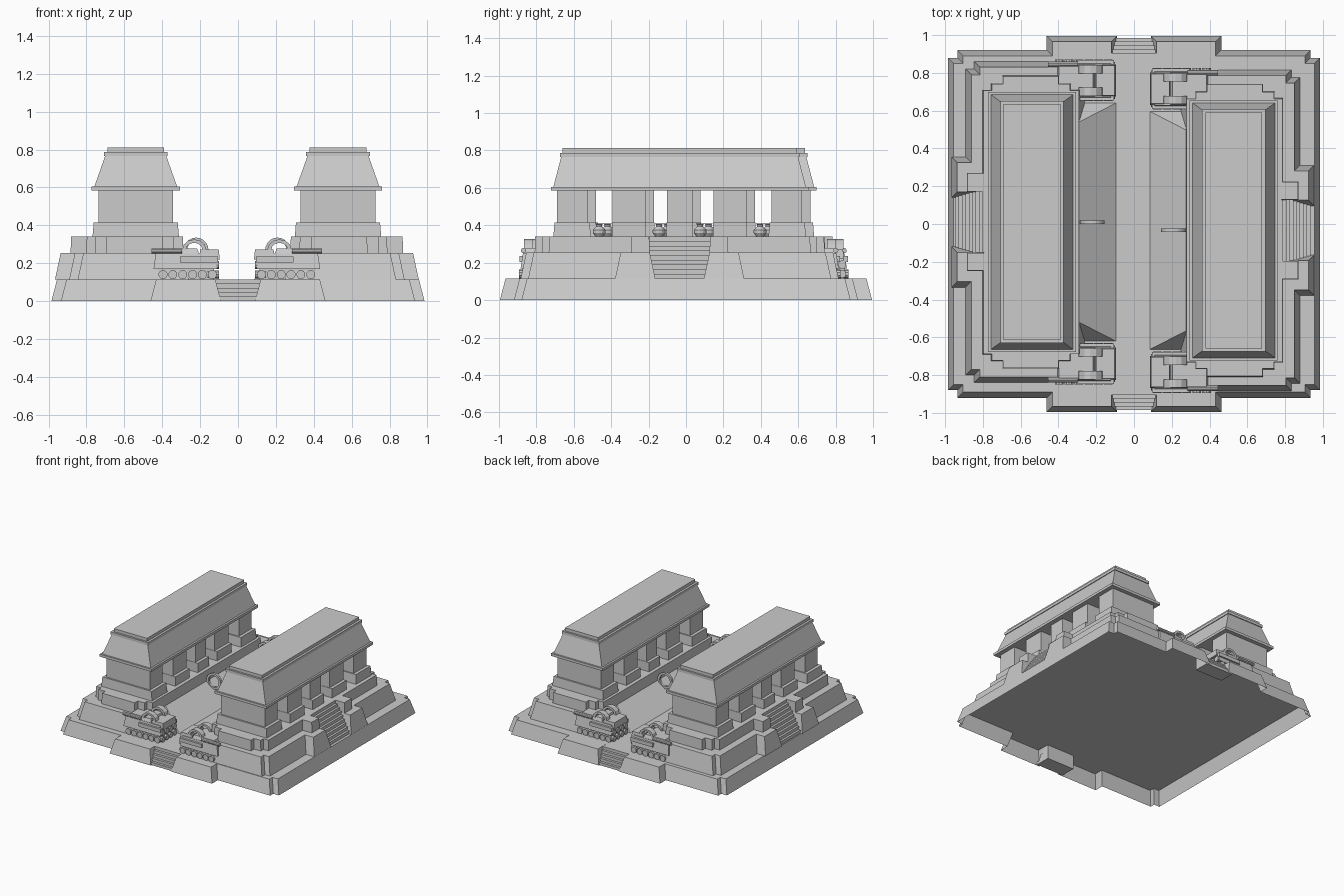
import bpy, bmesh, math
from mathutils import Matrix, Vector

if "Cube" in bpy.data.objects:
    bpy.data.objects.remove(bpy.data.objects["Cube"])

def finish(name, bm, recalc=True):
    if recalc:
        bmesh.ops.recalc_face_normals(bm, faces=bm.faces)
    me = bpy.data.meshes.new(name)
    bm.to_mesh(me)
    bm.free()
    ob = bpy.data.objects.new(name, me)
    bpy.context.collection.objects.link(ob)
    return ob

def inset(pts, d):
    # mitred inward offset of a counter-clockwise outline
    out, n = [], len(pts)
    for i in range(n):
        p, a, b = (Vector(pts[i]), Vector(pts[i - 1]), Vector(pts[(i + 1) % n]))
        e1, e2 = (p - a).normalized(), (b - p).normalized()
        n1, n2 = Vector((-e1.y, e1.x)), Vector((-e2.y, e2.x))
        out.append(p + (n1 + n2) * d / (1 + n1.dot(n2)))
    return out

def tier(name, pts, z0, z1, d):
    # open-bottomed platform with battered sides
    bm = bmesh.new()
    lo = [bm.verts.new((p[0], p[1], z0)) for p in pts]
    hi = [bm.verts.new((p[0], p[1], z1)) for p in inset(pts, d)]
    n = len(pts)
    for i in range(n):
        j = (i + 1) % n
        bm.faces.new((lo[i], lo[j], hi[j], hi[i]))
    bm.faces.new(hi)
    return finish(name, bm, False)

def add_box(bm, x0, x1, y0, y1, z0, z1, tx=0, ty=0):
    v = bmesh.ops.create_cube(bm, size=1)['verts']
    for w in v:
        top = w.co.z > 0
        sx = (x1 - x0) / 2 - (tx if top else 0)
        sy = (y1 - y0) / 2 - (ty if top else 0)
        w.co = ((x0 + x1) / 2 + math.copysign(sx, w.co.x),
                (y0 + y1) / 2 + math.copysign(sy, w.co.y), z1 if top else z0)

def boxes(name, items):
    bm = bmesh.new()
    for it in items:
        add_box(bm, *it)
    return finish(name, bm)

def add_cyl(bm, c, r, length, axis):
    rot = Matrix.Rotation(math.pi / 2, 4, 'Y' if axis == 'X' else 'X')
    bmesh.ops.create_cone(bm, cap_ends=True, segments=10, radius1=r, radius2=r,
                          depth=length, matrix=Matrix.Translation(c) @ rot)

def mirrored(half):
    return [(u, -v) for u, v in reversed(half)] + half

# base terrace with stair recesses in the front and back
q = [(.985, .88), (.935, .88), (.935, .92), (.462, .92), (.462, .995), (.09, .995), (.09, .9)]
right = [(x, -y) for x, y in reversed(q)] + q
outline = right + [(-x, -y) for x, y in right]
tier("base_terrace", outline, 0, .115, .03)

# front and back stairs
for s, nm in ((-1, "front_stairs"), (1, "back_stairs")):
    items = []
    for i in range(5):
        a, b = sorted((s * (.985 - .02 * i), s * .86))
        items.append((-.13, .118, a, b, 0, .023 * (i + 1)))
    boxes(nm, items)

parts = []   # one side of the court, built on +x, then mirrored

# stepped platforms
parts.append(tier("lower_platform", mirrored(
    [(.8, .13), (.96, .13), (.96, .345), (.885, .345), (.885, .81),
     (.84, .81), (.84, .85), (.255, .85)]), .115, .255, .03))
parts.append(tier("upper_platform", mirrored(
    [(.79, .16), (.878, .16), (.878, .26), (.795, .26), (.795, .7), (.75, .7),
     (.75, .735), (.69, .735), (.69, .775), (.39, .775), (.39, .735),
     (.33, .735), (.33, .7), (.282, .7)]), .255, .34, .003))

# side stairs
parts.append(boxes("side_stairs", [(.74, .94 - .018 * i, -.162, .162, .115, .115 + .025 * (i + 1))
                                   for i in range(9)]))

# sloped playing bench with hipped ends
bm = bmesh.new()
for s in (-1, 1):
    for p in ((.09, .63, .115), (.29, .63, .115), (.285, .53, .255)):
        bm.verts.new((p[0], s * p[1], p[2]))
bmesh.ops.convex_hull(bm, input=bm.verts)
parts.append(finish("playing_bench", bm))

# stone ring marker
bm = bmesh.new()
N, M, R, r = 20, 4, .056, .013
ring = [[bm.verts.new((.215 + (R + r * math.cos(b)) * math.cos(a), r * math.sin(b),
                       .27 + (R + r * math.cos(b)) * math.sin(a)))
         for b in [math.pi / 4 + math.tau * j / M for j in range(M)]]
        for a in [math.tau * i / N for i in range(N)]]
for i in range(N):
    for j in range(M):
        k, l = (i + 1) % N, (j + 1) % M
        bm.faces.new((ring[i][j], ring[k][j], ring[k][l], ring[i][l]))
parts.append(finish("ring_marker", bm))

# end walls and piers of the gallery
U = .534
plinths, walls = [], []
for s in (-1, 1):
    a, b = sorted((s * .475, s * .675))
    plinths.append((U - .228, U + .228, a, b, .34, .415, .006, .006))
    a, b = sorted((s * .49, s * .655))
    walls.append((U - .197, U + .197, a, b, .415, .59))
for side in (-1, 1):
    for v, w in ((-.27, .088), (0, .068), (.27, .088)):
        c = U + side * .135
        walls.append((c - .06, c + .06, v - w, v + w, .34, .59))
        c = U + side * .14
        plinths.append((c - .08, c + .08, v - w - .003, v + w + .003, .34, .415))
parts.append(boxes("gallery_plinths", plinths))
parts.append(boxes("gallery_piers", walls))

# vaulted roof with cornices
def slab(hx, hy, z0, z1, tx=0, ty=0):
    return (U - hx, U + hx, -hy, hy, z0, z1, tx, ty)
parts.append(boxes("roof", [slab(.233, .688, .585, .606), slab(.218, .675, .606, .767, .057, .042),
                            slab(.168, .64, .765, .787), slab(.15, .625, .787, .812)]))

# urns between the piers
prof = [(.02, 0), (.034, .02), (.034, .036), (.016, .054), (.015, .062), (.024, .07)]
bm = bmesh.new()
for v in (-.43, -.11, .11, .43):
    rows = [[bm.verts.new((.6 + p * math.cos(a), v + p * math.sin(a), .34 + z))
             for a in [math.tau * i / 12 for i in range(12)]] for p, z in prof]
    for lo, hi in zip(rows, rows[1:]):
        for i in range(12):
            j = (i + 1) % 12
            bm.faces.new((lo[i], lo[j], hi[j], hi[i]))
    bm.faces.new(rows[-1])
parts.append(finish("urns", bm))

# carved heads at both ends of the bench
bm = bmesh.new()
V = .75
add_box(bm, .12, .42, V - .09, V + .09, .115, .17)
add_box(bm, .105, .44, V - .1, V + .1, .17, .25, .012, .012)
add_box(bm, .09, .2, V - .085, V + .085, .22, .272, .006, .006)
add_box(bm, .2, .4, V - .085, V + .085, .25, .278, .01, .01)
for i in range(6):
    add_cyl(bm, (.13 + .052 * i, V, .14), .024, .22, 'Y')
for i in range(4):
    for z in (.14, .19):
        add_cyl(bm, (.125, V - .075 + .05 * i, z), .022, .06, 'X')
for s in (-1, 1):
    add_cyl(bm, (.37, V + s * .085, .265), .014, .16, 'X')
    add_box(bm, .1, .3, V + s * .095 - .012, V + s * .095 + .012, .205, .235)
    # brow arch
    arcs = []
    for y in (V + s * .06 - .022, V + s * .06 + .022):
        for k in (1, .68):
            arcs.append([bm.verts.new((.225 + .064 * k * math.cos(a), y, .27 + .056 * k * math.sin(a)))
                         for a in [math.pi * i / 6 for i in range(7)]])
    order = [arcs[0], arcs[1], arcs[3], arcs[2]]
    for j in range(4):
        a, b = order[j], order[(j + 1) % 4]
        for i in range(6):
            bm.faces.new((a[i], a[i + 1], b[i + 1], b[i]))
both = bmesh.ops.duplicate(bm, geom=bm.verts[:] + bm.edges[:] + bm.faces[:])
for g in both['geom']:
    if isinstance(g, bmesh.types.BMVert):
        g.co.y = -g.co.y
parts.append(finish("carved_heads", bm))

# mirror to the left side, with the small offset between the two halves
for ob in parts:
    twin = bpy.data.objects.new("left_" + ob.name, ob.data.copy())
    bpy.context.collection.objects.link(twin)
    twin.data.transform(Matrix.Translation((-.006, .01, 0)) @ Matrix.Diagonal((-1, 1, 1, 1)))
    twin.data.flip_normals()
    ob.data.transform(Matrix.Translation((-.006, -.034, 0)))
    ob.name = "right_" + ob.name
